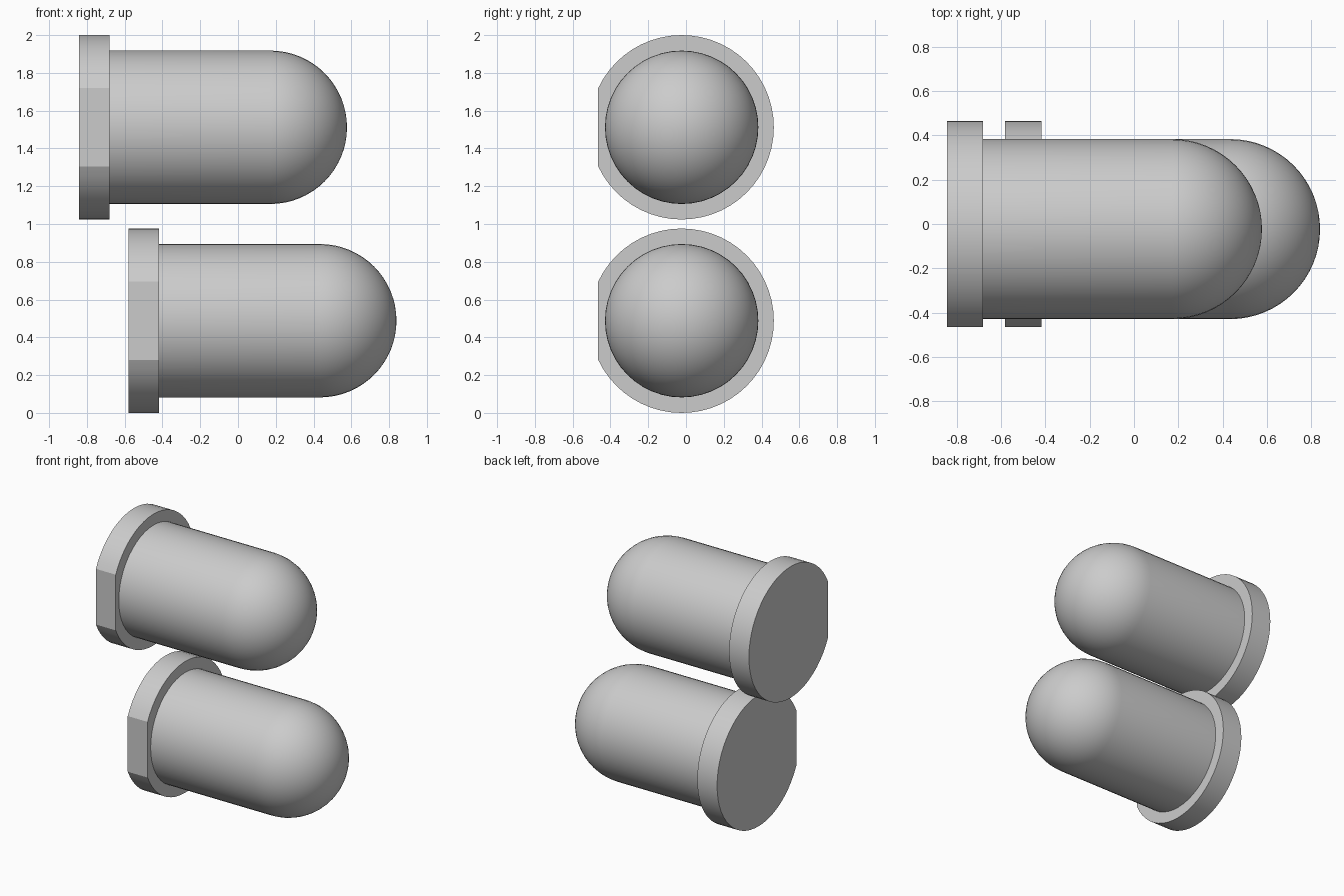
import bpy, bmesh
from math import pi, sin, cos, asin, radians
from mathutils import Matrix, Vector

cube = bpy.data.objects.get("Cube")
if cube:
    bpy.data.objects.remove(cube)

SEG = 48
BODY_R, FLANGE_R = 0.406, 0.488
FLANGE_T = 0.163      # flange thickness
DOME_X = 1.014        # dome centre, measured from the base
FLAT = 0.442          # distance from axis to the flat side
AXIS_Y = -0.023

grey = bpy.data.materials.new("light_grey")
grey.use_nodes = True
colour = (0.6, 0.6, 0.6, 1)
grey.diffuse_color = colour
grey.node_tree.nodes["Principled BSDF"].inputs["Base Color"].default_value = colour


def finish(bm, name, location):
    bmesh.ops.recalc_face_normals(bm, faces=bm.faces)
    mesh = bpy.data.meshes.new(name)
    bm.to_mesh(mesh)
    bm.free()
    mesh.materials.append(grey)
    obj = bpy.data.objects.new(name, mesh)
    obj.location = location
    bpy.context.collection.objects.link(obj)
    bpy.ops.object.select_all(action='DESELECT')
    obj.select_set(True)
    bpy.context.view_layer.objects.active = obj
    bpy.ops.object.shade_smooth_by_angle(angle=radians(25))
    return obj


# Domed cylinder: a profile spun around the x axis
def make_bulb(name, location):
    bm = bmesh.new()
    steps = 16
    profile = [(FLANGE_T, BODY_R)]
    for i in range(steps + 1):
        a = pi / 2 * i / steps
        profile.append((DOME_X + BODY_R * sin(a), BODY_R * cos(a)))
    verts = [bm.verts.new((x, 0, r)) for x, r in profile]
    edges = [bm.edges.new(pair) for pair in zip(verts, verts[1:])]
    bmesh.ops.spin(bm, geom=verts + edges, cent=(0, 0, 0), axis=(1, 0, 0),
                   angle=2 * pi, steps=SEG, use_duplicate=False)
    bmesh.ops.remove_doubles(bm, verts=bm.verts, dist=0.0005)
    return finish(bm, name, location)


# Round flange with one flat side facing the front
def make_flange(name, location):
    bm = bmesh.new()
    half = asin(FLAT / FLANGE_R)
    start, sweep = -half, pi + 2 * half
    rim = [bm.verts.new((0, FLANGE_R * sin(a), FLANGE_R * cos(a)))
           for a in (pi + half - sweep * i / SEG for i in range(SEG + 1))]
    base = bm.faces.new(rim)
    top = bmesh.ops.extrude_face_region(bm, geom=[base], use_keep_orig=True)
    moved = [v for v in top["geom"] if isinstance(v, bmesh.types.BMVert)]
    bmesh.ops.translate(bm, verts=moved, vec=(FLANGE_T, 0, 0))
    return finish(bm, name, location)


# Two identical lamps, one above the other
for label, x, z in (("upper", -0.843, 1.512), ("lower", -0.581, 0.488)):
    spot = Vector((x, AXIS_Y, z))
    make_bulb(label + "_domed_body", spot)
    make_flange(label + "_flange", spot)
